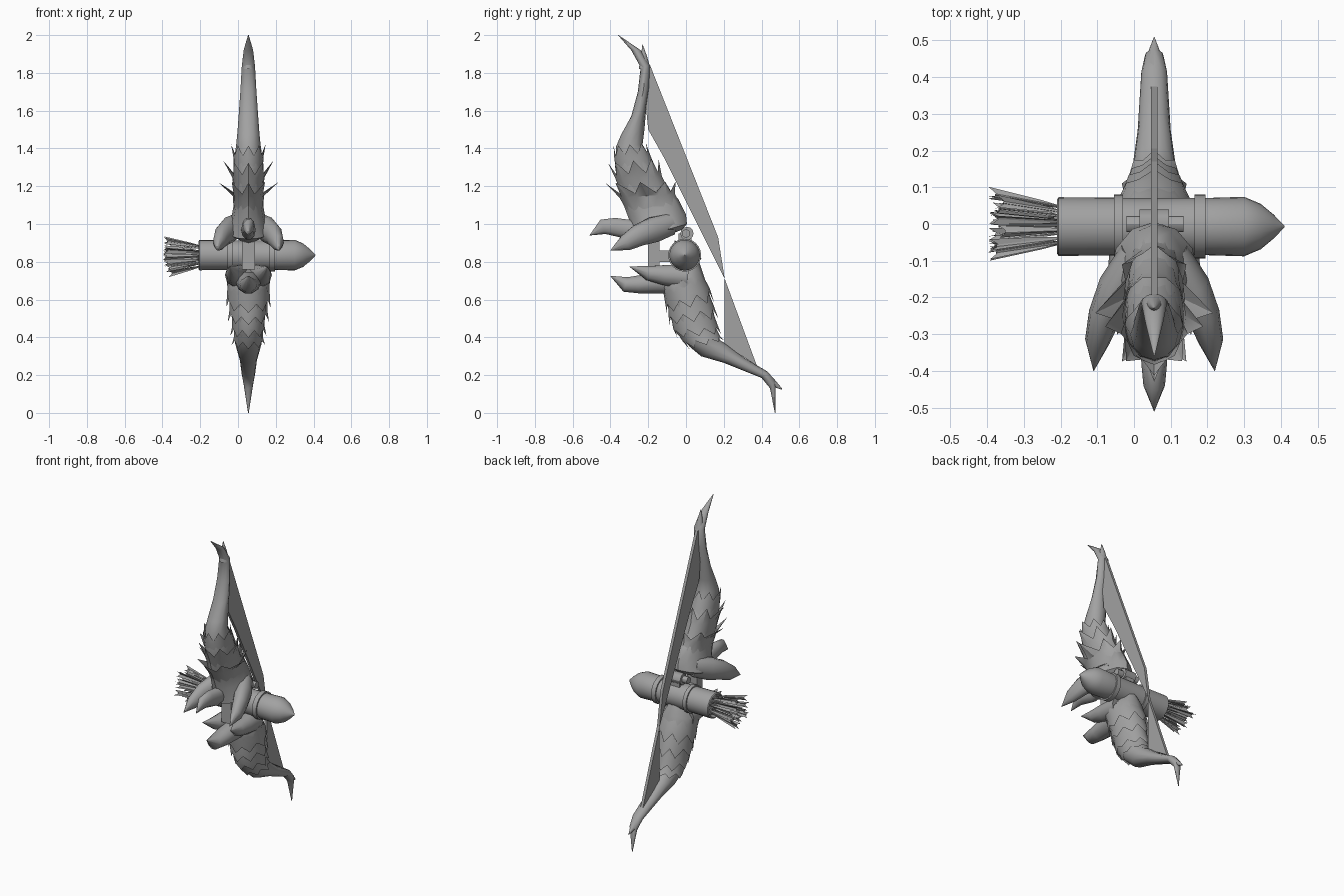
import bpy, bmesh, math, random
from mathutils import Vector

if "Cube" in bpy.data.objects:
    bpy.data.objects.remove(bpy.data.objects["Cube"])

CX = 0.055  # bow plane
random.seed(4)
grey = bpy.data.materials.new("grey")
grey.diffuse_color = (0.36, 0.36, 0.36, 1)
grey.use_nodes = True
grey.node_tree.nodes["Principled BSDF"].inputs["Base Color"].default_value = grey.diffuse_color


def finish(name, bm, smooth=35):
    bmesh.ops.recalc_face_normals(bm, faces=bm.faces)
    me = bpy.data.meshes.new(name)
    bm.to_mesh(me)
    bm.free()
    ob = bpy.data.objects.new(name, me)
    bpy.context.collection.objects.link(ob)
    me.materials.append(grey)
    if smooth:
        bpy.ops.object.select_all(action='DESELECT')
        ob.select_set(True)
        bpy.context.view_layer.objects.active = ob
        bpy.ops.object.shade_smooth_by_angle(angle=math.radians(smooth))
    return ob


def skin(bm, rings, caps=True):
    vr = [[bm.verts.new(p) for p in r] for r in rings]
    n = len(vr[0])
    for a, b in zip(vr, vr[1:]):
        for i in range(n):
            j = (i + 1) % n
            bm.faces.new((a[i], a[j], b[j], b[i]))
    if caps:
        bm.faces.new(vr[0])
        bm.faces.new(vr[-1])


def ring(sec, n=12, scale=1.0):
    # oval section spanning a front point and a back point, half width w
    fy, fz, by, bz, w = sec
    c = Vector((CX, (fy + by) / 2, (fz + bz) / 2))
    h = Vector((0, (fy - by) / 2, (fz - bz) / 2))
    return [c + scale * (h * math.cos(a) + Vector((w * math.sin(a), 0, 0)))
            for a in (2 * math.pi * i / n for i in range(n))]


def limb(name, secs):
    bm = bmesh.new()
    skin(bm, [ring(s) for s in secs])
    return finish(name, bm, 40)


def at(secs, t):
    i = min(int(t), len(secs) - 2)
    return [a + (b - a) * (t - i) for a, b in zip(secs[i], secs[i + 1])]


def feather_collar(name, secs, t0, t1, flare, teeth=8):
    # sleeve on the limb whose free edge is cut into flared points
    bm = bmesh.new()
    n = teeth * 2
    base, mid = ring(at(secs, t0), n, 0.97), ring(at(secs, (t0 + t1) / 2), n, 1.07)
    tip, valley = ring(at(secs, t1), n, flare), ring(at(secs, t0 + (t1 - t0) * .62), n, 1.08)
    edge = [tip[i] if i % 2 == 0 else valley[i] for i in range(n)]
    # side points flare further than those on the front and back ridge
    c = sum(tip, Vector()) / n
    for i in range(0, n, 2):
        if abs(math.sin(2 * math.pi * i / n)) < 0.8:
            edge[i] = c + (edge[i] - c) * (0.55 + 0.45 / flare)
    skin(bm, [base, mid, edge], caps=False)
    finish(name, bm, 30)


def claw(name, pts, squash=1.0, n=10):
    # tapered horn: (x offset, y, z, radius)
    bm = bmesh.new()
    P = [Vector((CX + p[0], p[1], p[2])) for p in pts]
    rings = []
    for i, p in enumerate(P):
        d = (P[min(i + 1, len(P) - 1)] - P[max(i - 1, 0)]).normalized()
        s = d.cross(Vector((0, 0, 1))).normalized()
        u = s.cross(d)
        r = max(pts[i][3], 0.001)
        rings.append([p + r * (s * squash * math.cos(a) + u * math.sin(a))
                      for a in (2 * math.pi * k / n for k in range(n))])
    skin(bm, rings)
    finish(name, bm, 50)


def lathe_x(name, prof, y, z, n=24):
    bm = bmesh.new()
    skin(bm, [[Vector((x, y + r * math.cos(a), z + r * math.sin(a)))
               for a in (2 * math.pi * k / n for k in range(n))] for x, r in prof])
    finish(name, bm, 30)


def plate(name, outline, half):
    # flat piece in the bow plane
    bm = bmesh.new()
    skin(bm, [[Vector((CX + s, y, z)) for y, z in outline] for s in (-half, half)])
    finish(name, bm, 0)


def box(name, x, y, z):
    bm = bmesh.new()
    skin(bm, [[Vector((x[a], y[b], zz)) for a, b in ((0, 0), (1, 0), (1, 1), (0, 1))] for zz in z])
    finish(name, bm, 0)


# limbs: front y, front z, back y, back z, half width
upper = [(-.20, .90, -.02, .97, .06), (-.28, .92, .005, 1.0, .12), (-.30, 1.02, 0, 1.05, .09),
         (-.33, 1.10, -.04, 1.13, .075), (-.36, 1.2, -.11, 1.2, .08), (-.375, 1.3, -.17, 1.32, .08),
         (-.37, 1.41, -.23, 1.42, .065), (-.345, 1.47, -.22, 1.5, .058), (-.29, 1.57, -.21, 1.62, .05),
         (-.255, 1.7, -.195, 1.72, .042), (-.24, 1.83, -.19, 1.84, .035),
         (-.29, 1.92, -.24, 1.92, .025), (-.36, 2.0, -.357, 2.0, .002)]
lower = [(-.13, .74, .07, .80, .06), (-.13, .66, .09, .74, .115), (-.10, .58, .12, .65, .105),
         (-.08, .50, .145, .54, .09), (-.05, .42, .165, .43, .075), (.02, .35, .18, .385, .07),
         (.08, .30, .22, .36, .06), (.2, .265, .31, .29, .045), (.40, .185, .43, .22, .035),
         (.445, .13, .475, .17, .025), (.47, 0, .473, 0, .002)]
limb("upper_limb", upper)
limb("lower_limb", lower)
limb("upper_nock", [(-.25, 1.82, -.19, 1.83, .03), (-.237, 1.9, -.207, 1.89, .015),
                    (-.231, 1.95, -.229, 1.95, .001)])
limb("lower_nock", [(.41, .18, .43, .22, .03), (.455, .14, .475, .17, .018), (.508, .123, .51, .127, .001)])

# overlapping feather rows, pointing away from the grip
for i, (t0, t1, f) in enumerate([(2.6, 4.2, 2.0), (3.6, 5.25, 1.75), (4.7, 6.1, 1.42)]):
    feather_collar(f"upper_feathers_{i + 1}", upper, t0, t1, f)
for i, (t0, t1, f) in enumerate([(1.2, 2.6, 1.22), (2.1, 3.4, 1.3), (3.0, 4.3, 1.3), (3.8, 5.2, 1.3)]):
    feather_collar(f"lower_feathers_{i + 1}", lower, t0, t1, f)

# claws around the grip
claw("upper_middle_claw", [(0, -.2, .98, .05), (0, -.30, .97, .055), (0, -.38, .985, .05),
                           (0, -.44, .985, .042), (0, -.51, .94, 0)], 0.7)
claw("lower_middle_claw", [(0, -.02, .69, .06), (0, -.15, .69, .06), (0, -.25, .68, .05),
                           (0, -.32, .68, .042), (0, -.40, .725, 0)], 1.1)
for side, s in (("left", -1), ("right", 1)):
    claw(f"upper_{side}_claw", [(s * .05, -.08, 1.0, .06), (s * .10, -.17, .97, .07),
                                (s * .135, -.25, .94, .06), (s * .155, -.32, .90, .045),
                                (s * .165, -.40, .86, 0)], 0.75)
    claw(f"lower_{side}_claw", [(s * .05, 0, .72, .07), (s * .07, -.12, .73, .055),
                                (s * .08, -.2, .74, .04), (s * .10, -.30, .775, 0)])

# grip and sight
box("grip_bar", (CX - .035, CX + .035), (-.2, -.14), (.76, .97))
box("grip_bridge", (CX - .03, CX + .03), (-.16, -.02), (.80, .86))
lathe_x("sight_pin", [(CX - .075, .022), (CX + .08, .022)], 0, .95, 12)
lathe_x("sight_barrel", [(CX - .04, .035), (CX + .04, .035)], .005, .95, 12)
box("sight_mount", (CX - .03, CX + .03), (-.04, .03), (.88, .95))

# bowstring blades
plate("upper_string", [(-.19, 1.84), (.17, .93), (.205, .71), (.16, .80), (.02, 1.08),
                       (-.11, 1.34), (-.20, 1.5), (-.215, 1.65)], .009)
plate("lower_string", [(.205, .71), (.375, .25), (.205, .36)], .009)

# quiver with two bands and a pointed end
QY, QZ = -.007, .835
lathe_x("quiver", [(-.19, .06), (-.21, .073), (-.205, .08), (0, .078), (.2, .078), (.30, .081),
                   (.345, .062), (.38, .033), (.41, .002)], QY, QZ)
for i, (a, b) in enumerate([(-.055, -.03), (.165, .195)]):
    lathe_x(f"quiver_band_{i + 1}", [(a, .07), (a, .087), (b, .087), (b, .07)], QY, QZ)

# fanned arrow ends: three vanes around each shaft
bm = bmesh.new()
for k in range(16):
    a, r = k * 2.4, .066 * math.sqrt((k + .5) / 16)
    out = Vector((0, math.cos(a), math.sin(a)))
    c = Vector((0, QY, QZ))
    p0 = c + out * r * .8 + Vector((-.17, 0, 0))
    p1 = c + out * r * 1.5 + Vector((-.40 + random.uniform(0, .035), 0, 0))
    for v in range(3):
        b = a + v * 2 * math.pi / 3
        w = Vector((0, math.cos(b), math.sin(b))) * .02
        q = [p0, p0.lerp(p1, .35) + w * .5, p1 + w, p0.lerp(p1, .88)]
        bm.faces.new([bm.verts.new(p) for p in q])
    side = Vector((0, -out.z, out.y)) * .004
    skin(bm, [[p + side, p + out * .004, p - side, p - out * .004] for p in (p0, p0.lerp(p1, .92))])
finish("arrows", bm, 0)
